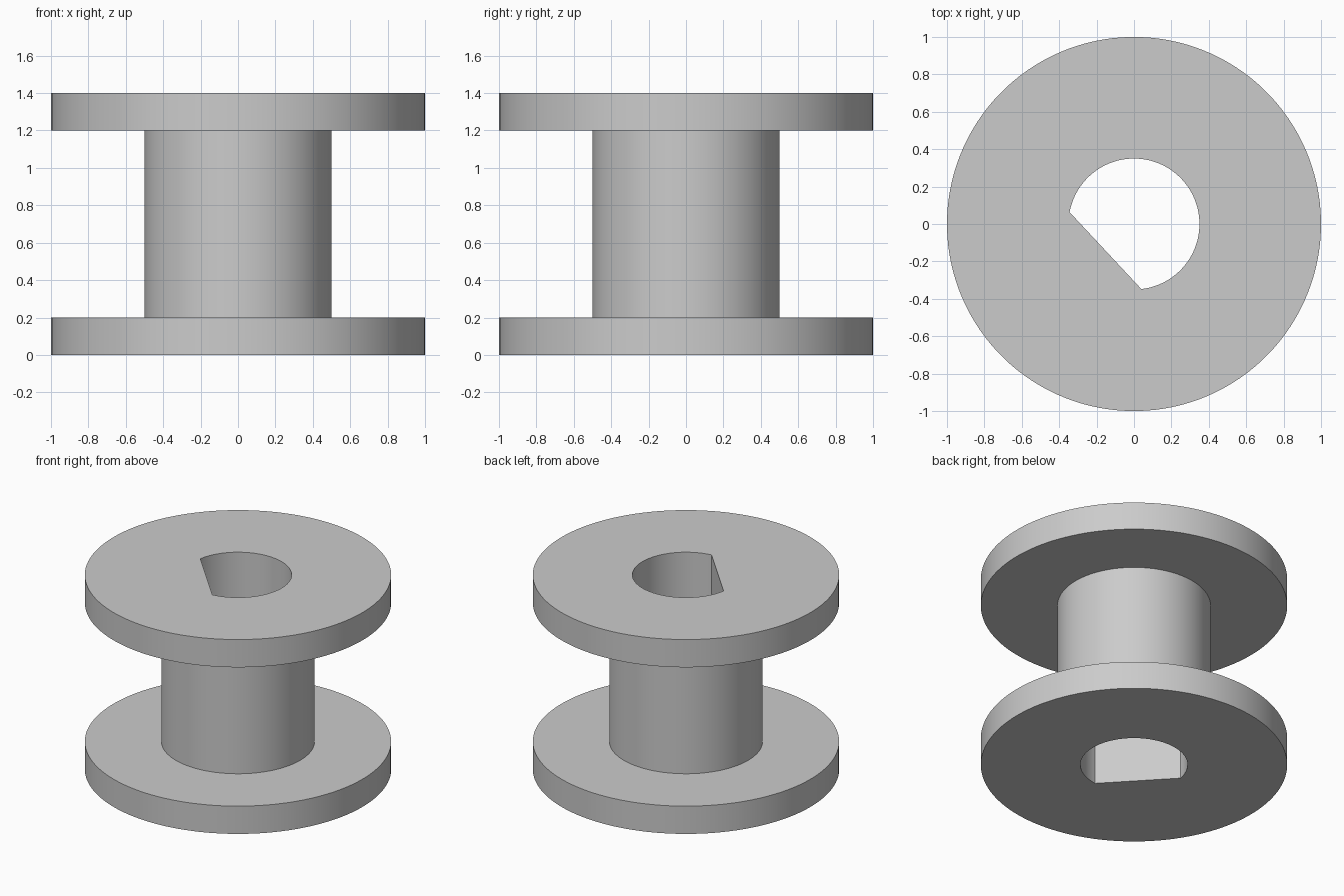
import bpy
import bmesh
from math import cos, sin, radians, tau

default_cube = bpy.data.objects.get("Cube")
if default_cube:
    bpy.data.objects.remove(default_cube, do_unlink=True)

SEGMENTS = 128
STEP = tau / SEGMENTS
FLAT_ANGLE = radians(223)    # direction the flat side of the bore faces
FLAT_STEPS = 19              # half the width of the flat, in segments
FLANGE_R, HUB_R, BORE_R = 1.0, 0.5, 0.35
FLANGE_T, HEIGHT = 0.2, 1.4

grey = bpy.data.materials.new("Plain grey")
grey.use_nodes = True
colour = (0.6, 0.6, 0.6, 1)
grey.diffuse_color = colour
grey.node_tree.nodes["Principled BSDF"].inputs["Base Color"].default_value = colour


def bore_radius(step):
    """Round bore, cut off by one straight side."""
    offset = step if step <= SEGMENTS // 2 else step - SEGMENTS
    if abs(offset) >= FLAT_STEPS:
        return BORE_R
    return BORE_R * cos(FLAT_STEPS * STEP) / cos(offset * STEP)


# Spool cross-section, from the bore outwards and up; None marks the bore
profile = [
    (None, 0), (FLANGE_R, 0), (FLANGE_R, FLANGE_T), (HUB_R, FLANGE_T),
    (HUB_R, HEIGHT - FLANGE_T), (FLANGE_R, HEIGHT - FLANGE_T),
    (FLANGE_R, HEIGHT), (None, HEIGHT),
]

bm = bmesh.new()
rings = []
for radius, z in profile:
    ring = []
    for i in range(SEGMENTS):
        r = radius or bore_radius(i)
        a = FLAT_ANGLE + i * STEP
        ring.append(bm.verts.new((r * cos(a), r * sin(a), z)))
    rings.append(ring)

# Skin neighbouring rings, closing the section through the bore wall
for low, high in zip(rings, rings[1:] + rings[:1]):
    for i in range(SEGMENTS):
        j = (i + 1) % SEGMENTS
        bm.faces.new((low[i], low[j], high[j], high[i]))
bmesh.ops.recalc_face_normals(bm, faces=bm.faces)

mesh = bpy.data.meshes.new("spool")
bm.to_mesh(mesh)
bm.free()
mesh.materials.append(grey)
spool = bpy.data.objects.new("spool", mesh)
bpy.context.collection.objects.link(spool)

# Smooth round walls, crisp rims
bpy.ops.object.select_all(action="DESELECT")
spool.select_set(True)
bpy.context.view_layer.objects.active = spool
bpy.ops.object.shade_smooth_by_angle(angle=radians(30))
